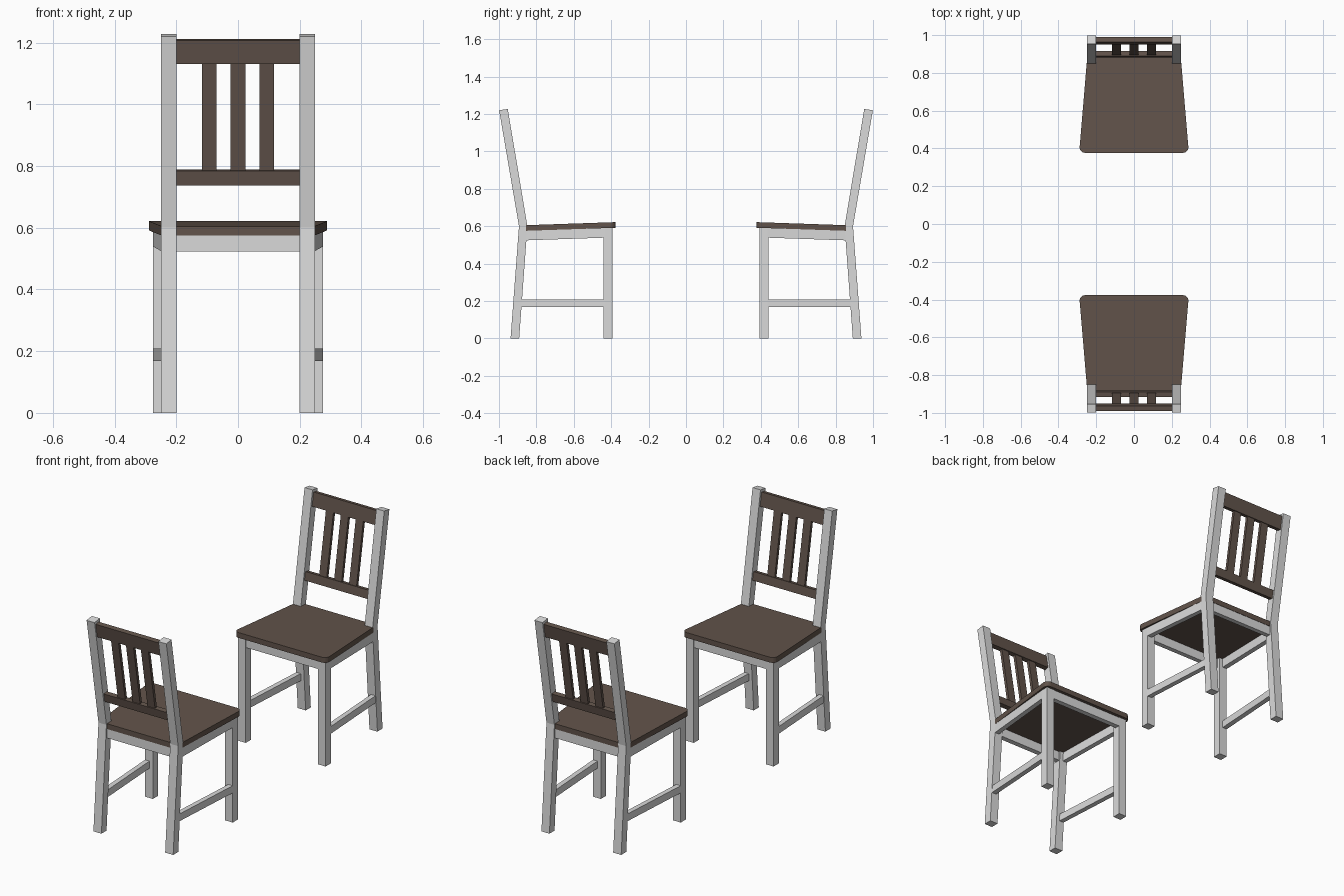
import bpy, bmesh, math

if "Cube" in bpy.data.objects:
    bpy.data.objects.remove(bpy.data.objects["Cube"])


def material(name, rgb):
    m = bpy.data.materials.new(name)
    m.diffuse_color = (*rgb, 1)
    m.use_nodes = True
    m.node_tree.nodes["Principled BSDF"].inputs["Base Color"].default_value = m.diffuse_color
    return m


WHITE = material("painted grey white", (0.70, 0.70, 0.70))
BROWN = material("dark brown wood", (0.122, 0.088, 0.070))


def loft(name, a, b, mat):
    """Solid between two matching loops, placed once for each facing chair."""
    bm = bmesh.new()
    va, vb = [bm.verts.new(p) for p in a], [bm.verts.new(p) for p in b]
    bm.faces.new(va)
    bm.faces.new(vb)
    n = len(a)
    for i in range(n):
        j = (i + 1) % n
        bm.faces.new((va[i], va[j], vb[j], vb[i]))
    bmesh.ops.recalc_face_normals(bm, faces=bm.faces)
    me = bpy.data.meshes.new(name)
    bm.to_mesh(me)
    bm.free()
    me.materials.append(mat)
    for angle in (0, math.pi):
        ob = bpy.data.objects.new(name, me)
        ob.rotation_euler.z = angle
        bpy.context.collection.objects.link(ob)


def slab_x(name, profile, x0, x1, mat):
    """Extrude a (y, z) profile along x."""
    loft(name, [(x0, y, z) for y, z in profile], [(x1, y, z) for y, z in profile], mat)


def seat_z(y):
    """Underside height of the sloping seat."""
    return 0.592 - 0.034 * (y - 0.375)


def side_x(y):
    """Outer side of the tapering frame."""
    return 0.275 - 0.025 * (y - 0.44) / 0.41


SLOPE = 0.174


def back_y(z):
    """Centre line of the leaning backrest."""
    return 0.870 + SLOPE * (z - 0.6)


def back_profile(z0, z1, t):
    d = SLOPE * t / 2
    return [(back_y(z0) - t / 2, z0 + d), (back_y(z0) + t / 2, z0 - d),
            (back_y(z1) + t / 2, z1 - d), (back_y(z1) - t / 2, z1 + d)]


# Seat: tapered slab, rounded front corners, notched round the back posts
half = [(0.20, 0.888), (0.20, 0.855), (0.25, 0.855)]
r, cx, cy = 0.028, 0.260, 0.405
for i in range(6):
    t = -math.radians(90 * i / 5)
    half.append((cx + r * math.cos(t), cy + r * math.sin(t)))
outline = half + [(-x, y) for x, y in reversed(half)]
loft("seat", [(x, y, seat_z(y)) for x, y in outline],
     [(x, y, seat_z(y) + 0.030) for x, y in outline], BROWN)

post = [(0.892, 0), (0.938, 0), (0.893, 0.6), (0.999, 1.220),
        (0.953, 1.227), (0.848, 0.6)]
for s in (-1, 1):
    # Bent back post and straight front leg
    slab_x("back_post", post, s * 0.20, s * 0.25, WHITE)
    leg = [(0.392, 0), (0.440, 0), (0.440, seat_z(0.44)), (0.392, seat_z(0.392))]
    slab_x("front_leg", leg, s * 0.226, s * 0.275, WHITE)

    # Side apron and low stretcher, following the taper
    def side_rail(name, y0, y1, thick, low, high):
        ends = []
        for y in (y0, y1):
            x = side_x(y)
            ends.append([(s * x, y, low(y)), (s * x, y, high(y)),
                         (s * (x - thick), y, high(y)), (s * (x - thick), y, low(y))])
        loft(name, ends[0], ends[1], WHITE)

    side_rail("side_apron", 0.435, 0.86, 0.028, lambda y: seat_z(y) - 0.051, seat_z)
    side_rail("side_stretcher", 0.435, 0.89, 0.028, lambda y: 0.168, lambda y: 0.209)

# Front and back aprons
for name, y0, y1, w in (("front_apron", 0.394, 0.422, 0.23), ("back_apron", 0.858, 0.886, 0.205)):
    slab_x(name, [(y0, seat_z(y0) - 0.052), (y1, seat_z(y1) - 0.052),
                  (y1, seat_z(y1)), (y0, seat_z(y0))], -w, w, WHITE)

# Backrest rails and slats
slab_x("top_rail", back_profile(1.132, 1.209, 0.026), -0.202, 0.202, BROWN)
slab_x("lower_rail", back_profile(0.739, 0.786, 0.026), -0.202, 0.202, BROWN)
for x in (-0.0935, 0, 0.0935):
    slab_x("back_slat", back_profile(0.780, 1.138, 0.016), x - 0.0235, x + 0.0235, BROWN)
